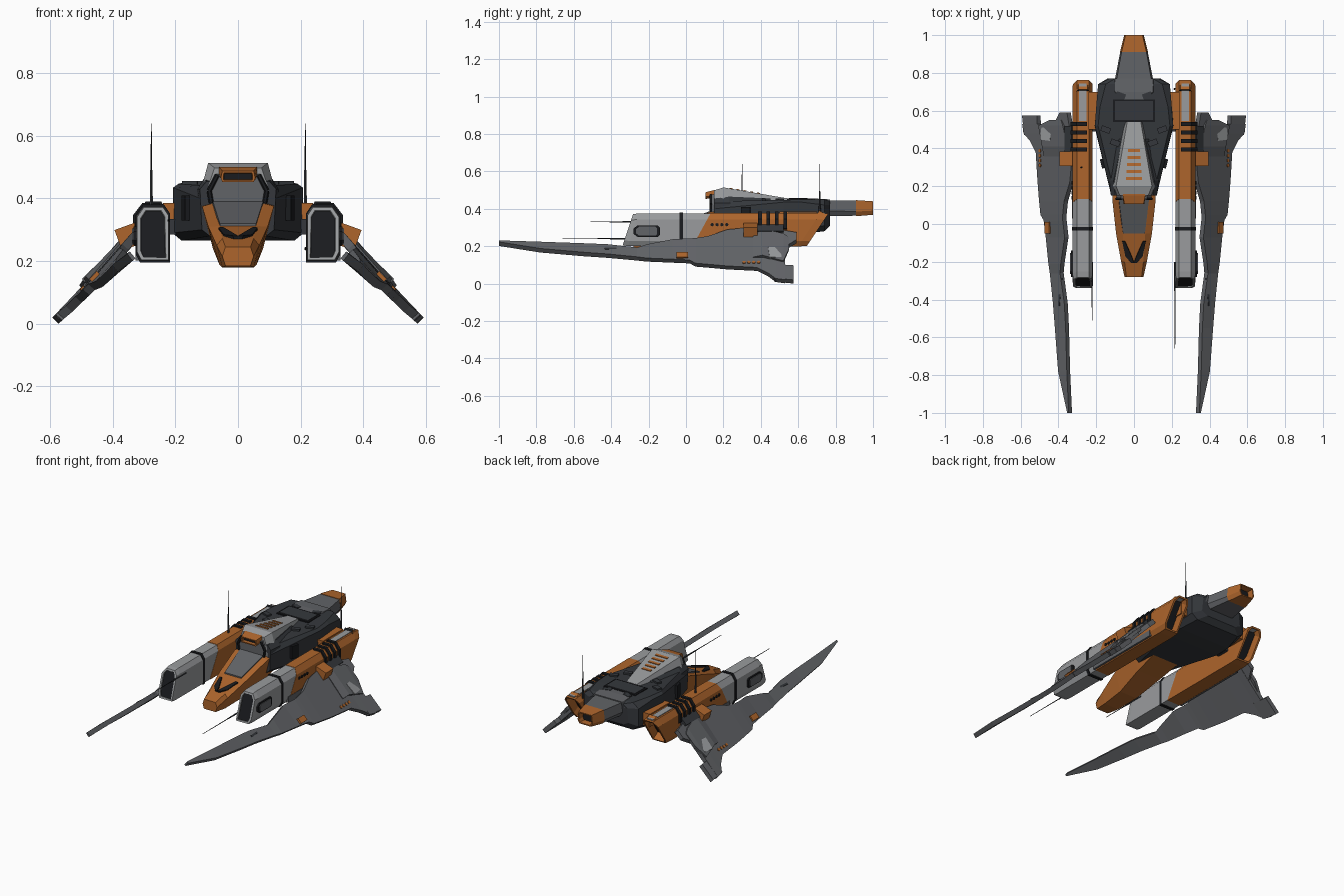
import bpy, bmesh, math
from mathutils import Vector, Matrix, Euler

if "Cube" in bpy.data.objects:
    bpy.data.objects.remove(bpy.data.objects["Cube"])

COLS = {"orange": (.42, .13, .025), "dark": (.035, .039, .045), "black": (.01, .011, .013),
        "grey": (.12, .125, .135), "light": (.32, .33, .34)}
MATS = {}
for n, c in COLS.items():
    MATS[n] = bpy.data.materials.new(n)
    MATS[n].diffuse_color = (*c, 1)


def finish(name, bm, col, mirror=False, col2="black"):
    bmesh.ops.recalc_face_normals(bm, faces=bm.faces)
    me = bpy.data.meshes.new(name)
    bm.to_mesh(me)
    bm.free()
    me.materials.append(MATS[col])
    me.materials.append(MATS[col2])
    ob = bpy.data.objects.new(name, me)
    bpy.context.collection.objects.link(ob)
    if mirror:
        ob.modifiers.new("mirror", 'MIRROR').use_mirror_merge = False
    return ob


def loft(name, sections, col, half=True, mirror=False, inset=None):
    """sections: (y, [(x, z)...], shear). half profiles run bottom to top and are reflected.
    inset: (end, thickness, depth) recesses the front (0) or back (1) cap."""
    bm = bmesh.new()
    rings = []
    for y, pts, *sh in sections:
        ring = pts + [(-x, z) for x, z in reversed(pts)] if half else pts
        k = sh[0] if sh else 0
        rings.append([bm.verts.new((x, y + k * (z - .2), z)) for x, z in ring])
    n = len(rings[0])
    for a, b in zip(rings, rings[1:]):
        for i in range(n):
            j = (i + 1) % n
            bm.faces.new((a[i], a[j], b[j], b[i]))
    caps = [bm.faces.new(rings[0]), bm.faces.new(rings[-1])]
    bmesh.ops.recalc_face_normals(bm, faces=bm.faces)
    if inset:
        end, t, d = inset
        cap = caps[end]
        bmesh.ops.inset_individual(bm, faces=[cap], thickness=t, depth=0)
        bmesh.ops.inset_individual(bm, faces=[cap], thickness=.002, depth=-d)
        cap.material_index = 1
    return finish(name, bm, col, mirror)


def strip(name, stations, col, thick, mirror=True):
    """plate through (y, inner x, inner z, outer x, outer z) stations"""
    bm = bmesh.new()
    rows = [(bm.verts.new((a, y, b)), bm.verts.new((c, y, d))) for y, a, b, c, d in stations]
    for p, q in zip(rows, rows[1:]):
        bm.faces.new((p[0], p[1], q[1], q[0]))
    ob = finish(name, bm, col)
    s = ob.modifiers.new("thick", 'SOLIDIFY')
    s.thickness, s.offset = thick, 0
    if mirror:
        ob.modifiers.new("mirror", 'MIRROR').use_mirror_merge = False
    return ob


def box(name, c, size, col, rot=(0, 0, 0), mirror=False):
    bm = bmesh.new()
    m = Matrix.LocRotScale(Vector(c), Euler([math.radians(r) for r in rot]), Vector(size))
    bmesh.ops.create_cube(bm, size=1, matrix=m)
    return finish(name, bm, col, mirror)


def rod(name, p, q, r, col, mirror=False, r2=None, seg=6):
    bm = bmesh.new()
    p, q = Vector(p), Vector(q)
    d = q - p
    m = Matrix.Translation((p + q) / 2) @ d.to_track_quat('Z', 'Y').to_matrix().to_4x4()
    bmesh.ops.create_cone(bm, cap_ends=True, segments=seg, radius1=r, radius2=r if r2 is None else r2,
                          depth=d.length, matrix=m)
    return finish(name, bm, col, mirror)


# cockpit nose
loft("nose", [(-.28, [(.04, .185), (.05, .215), (.04, .245)]),
              (-.2, [(.05, .18), (.068, .25), (.05, .272)]),
              (-.05, [(.06, .19), (.095, .31), (.06, .312)]),
              (.13, [(.08, .24), (.115, .375), (.085, .383)]),
              (.3, [(.09, .28), (.115, .38), (.09, .4)])], "orange")
loft("windscreen", [(-.05, [(.055, .3), (.058, .32)]), (.15, [(.088, .375), (.082, .396)])], "grey")
strip("visor", [(-.205, 0, .275, .015, .275), (-.17, .012, .283, .045, .279),
                (-.09, .048, .304, .062, .302)], "black", .012)

# main dark body
loft("body", [(.15, [(.09, .28), (.115, .3), (.12, .4), (.1, .44)]),
              (.52, [(.18, .265), (.21, .29), (.207, .435), (.19, .447)]),
              (.62, [(.175, .265), (.2, .29), (.2, .435), (.18, .45)]),
              (.74, [(.15, .28), (.19, .31), (.19, .42), (.15, .45)]),
              (.77, [(.1, .31), (.14, .33), (.13, .42), (.1, .44)])], "dark")
box("top_hatch", (0, .6, .452), (.2, .1, .012), "dark")
box("hatch_frame", (0, .6, .449), (.22, .12, .01), "black")
for y, x in ((.68, .07), (.43, .1), (.5, .15)):
    box("top_panel", (x, y, .448), (.05, .03, .016), "dark", (0, 0, 20), True)
box("front_panel", (.165, .32, .37), (.05, .02, .08), "black", (0, 0, 76), True)
for i in range(5):
    box("side_vent", (.138 + i * .0056, .29 + i * .026, .4), (.02, .014, .03), "black", mirror=True)
loft("rear_deck", [(.66, [(.1, .43), (.05, .452)]), (.7, [(.12, .43), (.1, .454)]),
                   (.77, [(.12, .4), (.1, .45)])], "grey")

# tail boom with nozzle
loft("tail", [(.72, [(.09, .36), (.11, .39), (.1, .445)]),
              (.915, [(.06, .363), (.072, .385), (.065, .443)])], "grey")
loft("tail_nozzle", [(.91, [(.061, .36), (.074, .385), (.066, .446)]),
                     (1.0, [(.04, .368), (.052, .39), (.045, .44)])], "orange", inset=(1, .008, .04))

# dorsal hump
loft("hump", [(.15, [(.1, .38), (.095, .44), (.075, .498)]),
              (.2, [(.115, .38), (.115, .44), (.095, .514)]),
              (.54, [(.06, .42), (.05, .44), (.036, .456)])], "light")
loft("hump_cheek", [(.15, [(.118, .38), (.122, .43), (.1, .455)]),
                    (.23, [(.135, .38), (.13, .43), (.108, .465)]),
                    (.45, [(.1, .4), (.09, .44), (.06, .455)])], "dark")
loft("upper_screen", [(.135, [(.088, .38), (.092, .42), (.07, .475)]),
                      (.16, [(.088, .38), (.092, .42), (.07, .48)])], "grey")
rod("screen_frame", (.066, .133, .475), (.092, .133, .425), .008, "black", True)
rod("screen_frame_low", (.092, .133, .425), (.085, .133, .385), .008, "black", True)
loft("hump_intake", [(.105, [(.05, .452), (.055, .465), (.05, .488)]),
                     (.15, [(.04, .46), (.06, .47), (.06, .5)]),
                     (.19, [(.04, .46), (.06, .47), (.055, .503)])], "orange", inset=(0, .008, .02))
for i in range(5):
    y = .24 + i * .037
    box("hump_slot", (0, y, .514 - (y - .2) * .17), (.085 - i * .006, .016, .008), "orange", (-9.5, 0, 0))
box("cheek_trim", (.112, .24, .385), (.02, .1, .03), "orange", (0, 0, -14), True)

# side nacelles
RING = [(.22, .2), (.31, .2), (.325, .228), (.325, .342), (.302, .375), (.238, .375), (.22, .348)]


def ring(s):
    return [(.272 + (x - .272) * s, .288 + (z - .288) * s) for x, z in RING]


loft("nacelle_front", [(-.34, ring(.96), .33), (-.31, ring(1), .33), (.06, ring(1), .55)], "light",
     half=False, mirror=True, inset=(0, .012, .006))
loft("nacelle_rear", [(.035, ring(1.02), .55), (.6, ring(1.02), .67), (.645, ring(.98), .67)], "orange",
     half=False, mirror=True, inset=(1, .012, .05))
loft("nacelle_band", [(-.035, ring(1.06)), (-.017, ring(1.06))], "black", half=False, mirror=True)
RIB = [(.25, .36), (.25, .386), (.305, .386), (.336, .346), (.336, .295), (.318, .285)]
for y in (.385, .43, .475, .52):
    loft("nacelle_rib", [(y, RIB), (y + .02, RIB)], "black", half=False, mirror=True)
box("nacelle_top_stripe", (.272, .645, .378), (.04, .2, .006), "light", mirror=True)
box("nacelle_lower_skirt", (.322, .28, .22), (.012, .5, .036), "grey", mirror=True)
POD = [(-.28, .265), (-.26, .25), (-.15, .25), (-.14, .26), (-.14, .3), (-.15, .31), (-.26, .31), (-.28, .295)]
for nm, x, k, c in (("pod_rim", .334, 1, "black"), ("pod_face", .338, .8, "grey")):
    bm = bmesh.new()
    f = bm.faces.new([bm.verts.new((x, -.21 + (y + .21) * k, .28 + (z - .28) * k)) for y, z in POD])
    e = bmesh.ops.extrude_face_region(bm, geom=[f])["geom"]
    bmesh.ops.translate(bm, verts=[v for v in e if isinstance(v, bmesh.types.BMVert)], vec=(-.02, 0, 0))
    finish(nm, bm, c, True)
for i in range(4):
    y = .14 + i * .026
    rod("nacelle_port", (.322, y, .315), (.331, y, .315), .009, "black", True, seg=8)
box("nacelle_mount", (.21, .6, .345), (.06, .2, .08), "orange", mirror=True)
box("nacelle_brace", (.2, .53, .31), (.07, .08, .05), "dark", mirror=True)

# swept blade wings
strip("wing", [(-1, .337, .22, .345, .212), (-.78, .347, .213, .393, .177), (-.55, .353, .205, .41, .157),
               (-.42, .36, .2, .42, .148), (-.26, .382, .183, .436, .133), (-.21, .378, .2, .443, .127),
               (-.07, .357, .228, .457, .121), (.02, .367, .232, .468, .117), (.05, .367, .234, .485, .1),
               (.12, .36, .245, .492, .094), (.22, .33, .28, .5, .085), (.38, .315, .295, .51, .077),
               (.44, .315, .295, .54, .047), (.48, .32, .285, .575, .018), (.53, .36, .245, .582, .011)],
      "grey", .028)
strip("wing_tip", [(.47, .5, .095, .572, .02), (.575, .505, .088, .583, .01)], "grey", .028)
strip("wing_heel", [(.5, .33, .28, .43, .17), (.59, .345, .265, .385, .225)], "grey", .028)
strip("wing_fairing", [(.36, .36, .26, .47, .135), (.41, .345, .285, .48, .145), (.52, .37, .262, .5, .115),
                       (.55, .38, .24, .44, .18)], "grey", .02)
box("wing_panel", (.463, .475, .164), (.075, .065, .014), "light", (0, 44, 8), True)
box("wing_root_mount", (.345, .345, .28), (.08, .075, .07), "orange", (0, 20, 0), True)
box("wing_root_brace", (.335, .44, .285), (.05, .16, .04), "dark", (0, 45, 0), True)
box("wing_light", (.452, -.02, .145), (.035, .06, .03), "orange", (0, 47, 0), True)
box("wing_slot", (.39, -.36, .186), (.012, .15, .008), "dark", (0, 42, 5), True)
for i in range(4):
    y = .31 + i * .026
    rod("wing_bolt", (.484, y, .1), (.5, y, .116), .009, "orange", True, seg=8)

# aerials and probes, different on each side
for nm, a, b in (("left_aerial", (-.277, .3, .37), (-.277, .3, .64)),
                 ("right_aerial", (.215, .715, .37), (.215, .715, .64)),
                 ("left_probe", (-.222, -.2, .33), (-.222, -.51, .33)),
                 ("right_probe", (.217, -.2, .24), (.217, -.66, .24))):
    rod(nm, a, b, .0035, "black", r2=.0015)
    a, b = Vector(a), Vector(b)
    rod(nm + "_base", a, a.lerp(b, .45), .006, "dark", r2=.004)

for m in bpy.data.materials:
    if m.users and not m.is_grease_pencil:
        m.use_nodes = True
        m.node_tree.nodes["Principled BSDF"].inputs["Base Color"].default_value = m.diffuse_color
